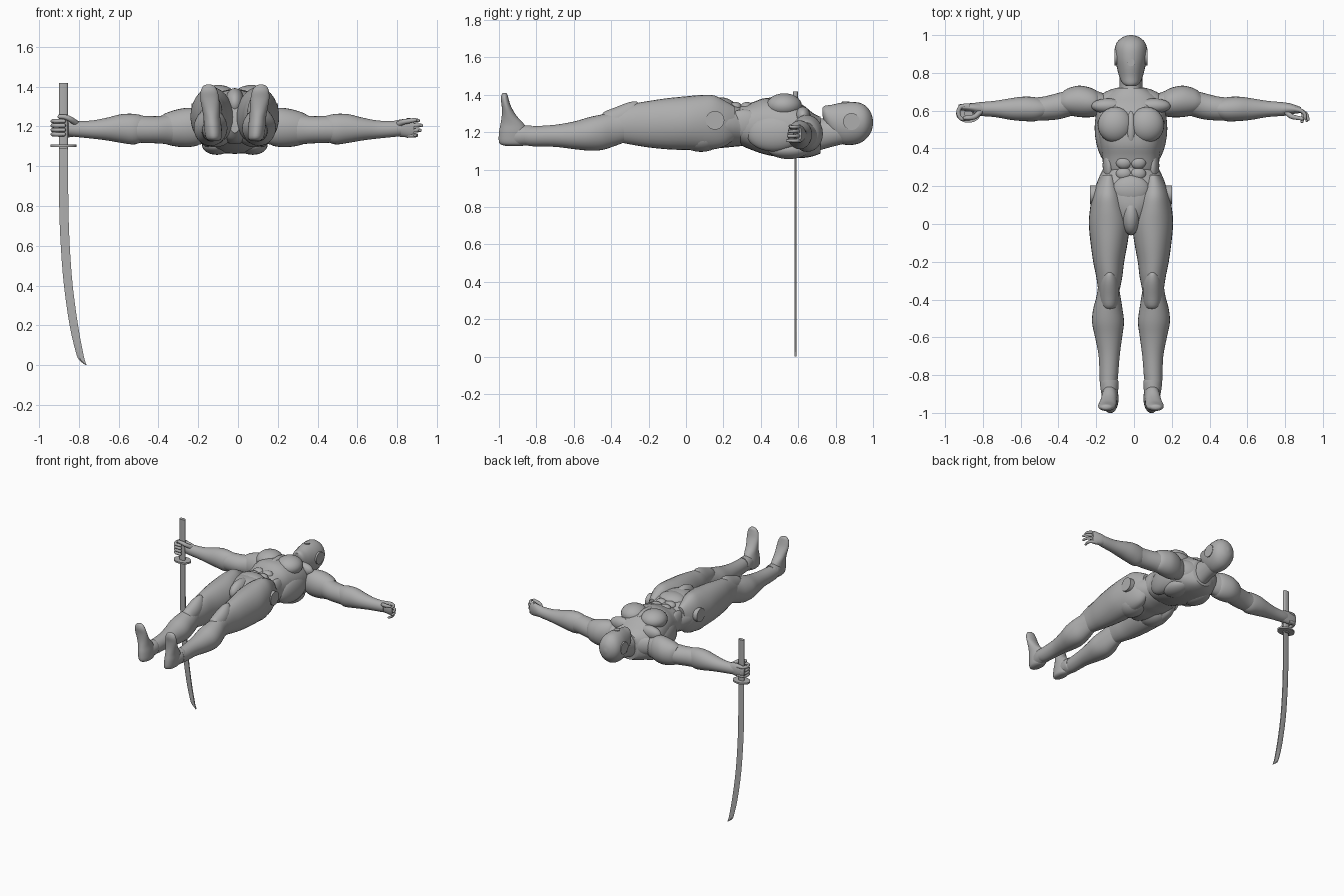
import bpy, bmesh, math
from mathutils import Vector, Matrix

CX = -0.016                       # body centre line
GREY = bpy.data.materials.new("plain grey")
GREY.diffuse_color = (0.42, 0.42, 0.42, 1)


def finish(name, bm, angle=40):
    bmesh.ops.recalc_face_normals(bm, faces=bm.faces)
    me = bpy.data.meshes.new(name)
    bm.to_mesh(me)
    bm.free()
    ob = bpy.data.objects.new(name, me)
    bpy.context.collection.objects.link(ob)
    me.materials.append(GREY)
    bpy.ops.object.select_all(action='DESELECT')
    ob.select_set(True)
    bpy.context.view_layer.objects.active = ob
    bpy.ops.object.shade_smooth_by_angle(angle=math.radians(angle))
    return ob


def smooth_path(pts, steps):
    # Catmull-Rom interpolation between stations of any dimension
    out, n = [], len(pts)
    for i in range(n - 1):
        a, b, c, d = pts[max(i - 1, 0)], pts[i], pts[i + 1], pts[min(i + 2, n - 1)]
        for s in range(steps):
            t = s / steps
            out.append([0.5 * (2 * q + (r - p) * t + (2 * p - 5 * q + 4 * r - w) * t * t
                               + (3 * q - p - 3 * r + w) * t ** 3) for p, q, r, w in zip(a, b, c, d)])
    return out + [list(pts[-1])]


def loft(name, axis, rings, sides=28, steps=4, power=1.0):
    # each ring: position along axis, low/high of the two other axes in xyz order
    bm, loops = bmesh.new(), []
    others = [i for i in range(3) if i != axis]
    for p, a0, a1, b0, b1 in smooth_path(rings, steps):
        ring = []
        for k in range(sides):
            t = 2 * math.pi * k / sides
            c, s = math.cos(t), math.sin(t)
            v = [0, 0, 0]
            v[axis] = p
            v[others[0]] = (a0 + a1) / 2 + (a1 - a0) / 2 * math.copysign(abs(c) ** power, c)
            v[others[1]] = (b0 + b1) / 2 + (b1 - b0) / 2 * math.copysign(abs(s) ** power, s)
            ring.append(bm.verts.new(v))
        loops.append(ring)
    for r, q in zip(loops, loops[1:]):
        for k in range(sides):
            bm.faces.new((r[k], r[(k + 1) % sides], q[(k + 1) % sides], q[k]))
    bm.faces.new(loops[0])
    bm.faces.new(loops[-1])
    return finish(name, bm)


def blob(name, centre, radii, turn=0, axis='Z'):
    bm = bmesh.new()
    m = Matrix.Translation(centre) @ Matrix.Rotation(turn, 4, axis) @ Matrix.Diagonal((*radii, 1))
    bmesh.ops.create_uvsphere(bm, u_segments=24, v_segments=14, radius=1, matrix=m)
    return finish(name, bm)


def disc(name, centre, radius, depth, axis, ry=1):
    bm = bmesh.new()
    rot = {'X': Matrix.Rotation(math.pi / 2, 4, 'Y'), 'Y': Matrix.Rotation(math.pi / 2, 4, 'X'),
           'Z': Matrix.Identity(4)}[axis]
    bmesh.ops.create_cone(bm, cap_ends=True, segments=28, radius1=radius, radius2=radius, depth=depth,
                          matrix=Matrix.Translation(centre) @ rot @ Matrix.Diagonal((1, ry, 1, 1)))
    return finish(name, bm)


def tube(name, pts, r0, r1, sides=10):
    path = [Vector(p) for p in smooth_path(pts, 4)]
    bm, loops = bmesh.new(), []
    for i, p in enumerate(path):
        d = path[min(i + 1, len(path) - 1)] - path[max(i - 1, 0)]
        q = d.to_track_quat('Z', 'X')
        r = r0 + (r1 - r0) * i / (len(path) - 1)
        loops.append([bm.verts.new(p + q @ Vector((r * math.cos(a), r * math.sin(a), 0)))
                      for a in (2 * math.pi * k / sides for k in range(sides))])
    for r, q in zip(loops, loops[1:]):
        for k in range(sides):
            bm.faces.new((r[k], r[(k + 1) % sides], q[(k + 1) % sides], q[k]))
    bm.faces.new(loops[0])
    bm.faces.new(loops[-1])
    finish(name, bm)
    blob(name + "_tip", path[-1], (r1, r1, r1))


def body(name, rings, **kw):
    # loft along y, symmetric about the centre line: y, half width, z low, z high
    return loft(name, 1, [(y, CX - w, CX + w, a, b) for y, w, a, b in rings], **kw)


# torso, neck and head
body("pelvis", [(-0.05, .03, 1.17, 1.30), (0, .08, 1.13, 1.36), (.08, .14, 1.115, 1.385), (.15, .18, 1.12, 1.385),
                (.2, .185, 1.12, 1.375), (.25, .168, 1.125, 1.36), (.3, .145, 1.13, 1.345), (.34, .14, 1.14, 1.34)])
body("torso", [(.27, .135, 1.15, 1.335), (.3, .146, 1.13, 1.348), (.36, .153, 1.105, 1.365), (.42, .165, 1.085, 1.385),
               (.5, .18, 1.07, 1.385), (.57, .185, 1.065, 1.375), (.63, .18, 1.066, 1.345),
               (.68, .14, 1.075, 1.305), (.72, .08, 1.09, 1.285)], power=.85)
body("neck", [(.66, .08, 1.09, 1.30), (.71, .064, 1.105, 1.28), (.76, .06, 1.12, 1.275), (.84, .06, 1.14, 1.28)])
body("head", [(.73, .022, 1.29, 1.335), (.745, .045, 1.245, 1.345), (.78, .062, 1.18, 1.35), (.83, .075, 1.142, 1.361),
              (.88, .085, 1.135, 1.365), (.93, .085, 1.145, 1.36), (.965, .072, 1.17, 1.34),
              (.99, .042, 1.205, 1.305), (1.0, .008, 1.245, 1.265)])
disc("forehead_stud", (CX, .855, 1.357), .02, .02, 'Z')
blob("sternum", (CX, .50, 1.355), (.03, .1, .04))
for y in (.385, .325, .265):
    for s in (-1, 1):
        blob("abdominal", (CX + s * .037, y, 1.337), (.043, .035, .028))
blob("lower_belly", (CX, .18, 1.345), (.1, .08, .045))
blob("groin", (CX, .05, 1.32), (.05, .11, .075))

for s, side in ((-1, "left"), (1, "right")):
    def X(v): return CX + s * v
    def lim(a, b): return sorted((X(a), X(b)))

    # torso muscles, head and hip discs
    blob(side + "_pectoral", (X(.083), .525, 1.345), (.093, .095, .066), s * .25)
    blob(side + "_lat", (X(.135), .47, 1.2), (.055, .15, .1), -s * .12)
    blob(side + "_oblique", (X(.115), .31, 1.25), (.035, .1, .075))
    blob(side + "_shoulder_blade", (X(.09), .55, 1.11), (.075, .11, .05))
    blob(side + "_trapezius", (X(.09), .665, 1.2), (.11, .05, .075), -s * .35)
    blob(side + "_collar", (X(.12), .625, 1.29), (.09, .04, .05))
    disc(side + "_ear_disc", (X(.07), .885, 1.26), .045, .034, 'X')
    disc(side + "_hip_disc", (X(.185), .155, 1.267), .05, .066, 'X')
    blob(side + "_buttock", (X(.1), .08, 1.18), (.095, .12, .082))

    # leg: thigh, kneecap, shin, foot
    loft(side + "_thigh", 1, [(y, *lim(a, b), c, d) for y, a, b, c, d in (
        (-.36, .062, .172, 1.15, 1.33), (-.28, .046, .184, 1.135, 1.355), (-.2, .036, .200, 1.122, 1.37),
        (-.1, .018, .214, 1.112, 1.385), (0, .006, .223, 1.108, 1.395), (.08, .02, .217, 1.108, 1.402),
        (.15, .04, .204, 1.112, 1.40), (.21, .06, .183, 1.13, 1.37), (.26, .08, .155, 1.17, 1.34))])
    loft(side + "_shin", 1, [(y, *lim(a, b), c, d) for y, a, b, c, d in (
        (-.86, .08, .164, 1.135, 1.235), (-.82, .07, .166, 1.128, 1.235), (-.7, .06, .171, 1.125, 1.243),
        (-.6, .047, .19, 1.113, 1.26), (-.52, .037, .206, 1.105, 1.283), (-.45, .045, .2, 1.108, 1.298),
        (-.38, .056, .182, 1.13, 1.31), (-.3, .07, .17, 1.16, 1.32))])
    loft(side + "_kneecap", 1, [(y, *lim(.114 - w, .114 + w), 1.2, h) for y, w, h in (
        (-.455, .015, 1.275), (-.44, .04, 1.31), (-.38, .051, 1.335), (-.31, .05, 1.362),
        (-.265, .036, 1.367), (-.25, .012, 1.35))])
    loft(side + "_foot", 2, [(z, *lim(c - w, c + w), a, b) for z, c, w, a, b in (
        (1.13, .104, .022, -.965, -.875), (1.145, .106, .039, -.998, -.85), (1.2, .111, .044, -1.0, -.845),
        (1.245, .115, .042, -.992, -.865), (1.29, .12, .044, -.985, -.905), (1.34, .126, .047, -.985, -.935),
        (1.38, .129, .042, -.99, -.948), (1.405, .131, .028, -.985, -.955), (1.413, .131, .01, -.978, -.963))])
    loft(side + "_ankle", 1, [(y, *lim(.114 - w, .114 + w), 1.132, 1.24) for y, w in (
        (-.92, .038), (-.88, .046), (-.84, .049), (-.825, .044))])

    # arm: shoulder cap, upper arm, forearm, hand
    loft(side + "_upper_arm", 0, [(X(x), *r) for x, *r in (
        (.14, .59, .69, 1.12, 1.27), (.22, .575, .715, 1.105, 1.285), (.3, .575, .715, 1.11, 1.27),
        (.38, .555, .695, 1.117, 1.255), (.46, .548, .675, 1.12, 1.255), (.54, .55, .665, 1.125, 1.25),
        (.58, .565, .65, 1.14, 1.24))])
    loft(side + "_forearm", 0, [(X(x), *r) for x, *r in (
        (.44, .57, .65, 1.14, 1.25), (.5, .545, .67, 1.113, 1.265), (.57, .545, .674, 1.12, 1.264),
        (.64, .552, .665, 1.132, 1.247), (.72, .566, .652, 1.142, 1.232), (.8, .572, .645, 1.15, 1.23),
        (.835, .575, .64, 1.155, 1.23))])
    loft(side + "_shoulder_cap", 0, [(X(x), *r) for x, *r in (
        (.155, .61, .66, 1.16, 1.24), (.175, .575, .7, 1.115, 1.282), (.22, .565, .723, 1.10, 1.296),
        (.28, .567, .732, 1.10, 1.29), (.34, .58, .715, 1.112, 1.272), (.37, .6, .69, 1.13, 1.255))])

# gripping hand, on the sword side
loft("gripping_palm", 0, [(-.93, .60, .632, 1.165, 1.23), (-.90, .60, .637, 1.15, 1.24),
                          (-.85, .59, .64, 1.148, 1.242), (-.8, .575, .64, 1.155, 1.23)])
for z in (1.163, 1.185, 1.207, 1.229):
    tube("gripping_finger", [(-.87, .625, z), (-.915, .622, z), (-.93, .59, z), (-.915, .558, z),
                             (-.875, .555, z)], .0125, .010)
tube("gripping_thumb", [(-.81, .6, 1.215), (-.84, .57, 1.238), (-.87, .562, 1.25), (-.895, .562, 1.252)], .016, .011)

# open hand
loft("open_palm", 0, [(.78, .575, .642, 1.155, 1.23), (.82, .58, .64, 1.15, 1.238), (.86, .585, .628, 1.148, 1.242),
                      (.885, .588, .618, 1.155, 1.235)])
for i, z in enumerate((1.158, 1.183, 1.208, 1.232)):
    e = (0.89, .915, .922, .905)[i]
    tube("open_finger", [(.85, .607, z), (.883, .6, z), ((e + .89) / 2 + .006, .582 - .004 * (i == 0), z),
                         (e, .56 - .006 * (3 - i), z)], .0125, .008)
tube("open_thumb", [(.80, .6, 1.21), (.83, .572, 1.225), (.86, .563, 1.23), (.89, .558, 1.235)], .016, .010)

# sword
loft("sword_handle", 2, [(z, -.9, -.854, .572, .598) for z in (1.09, 1.42)], sides=16, steps=1, power=.6)
disc("sword_guard", (-.877, .585, 1.105), .065, .012, 'Z', .75)
blade = bmesh.new()
rows = []
for z, a, b in smooth_path([(1.1, -.9, -.854), (.8, -.898, -.852), (.6, -.89, -.845), (.4, -.874, -.83), (.2, -.845, -.803),
                            (.07, -.815, -.779), (.03, -.798, -.77), (.003, -.764, -.76)], 3):
    # spine side is flat, cutting edge is a thin ridge
    rows.append([blade.verts.new(p) for p in ((a, .585, z), (a * .7 + b * .3, .580, z), (b, .581, z),
                                              (b, .589, z), (a * .7 + b * .3, .590, z))])
for r, q in zip(rows, rows[1:]):
    for k in range(5):
        blade.faces.new((r[k], r[(k + 1) % 5], q[(k + 1) % 5], q[k]))
blade.faces.new(rows[0])
blade.faces.new(rows[-1])
finish("sword_blade", blade, 25)

# rest the blade tip on the floor
bpy.context.view_layer.update()
low = min((o.matrix_world @ v.co).z for o in bpy.data.objects for v in o.data.vertices)
for o in bpy.data.objects:
    o.location.z -= low
